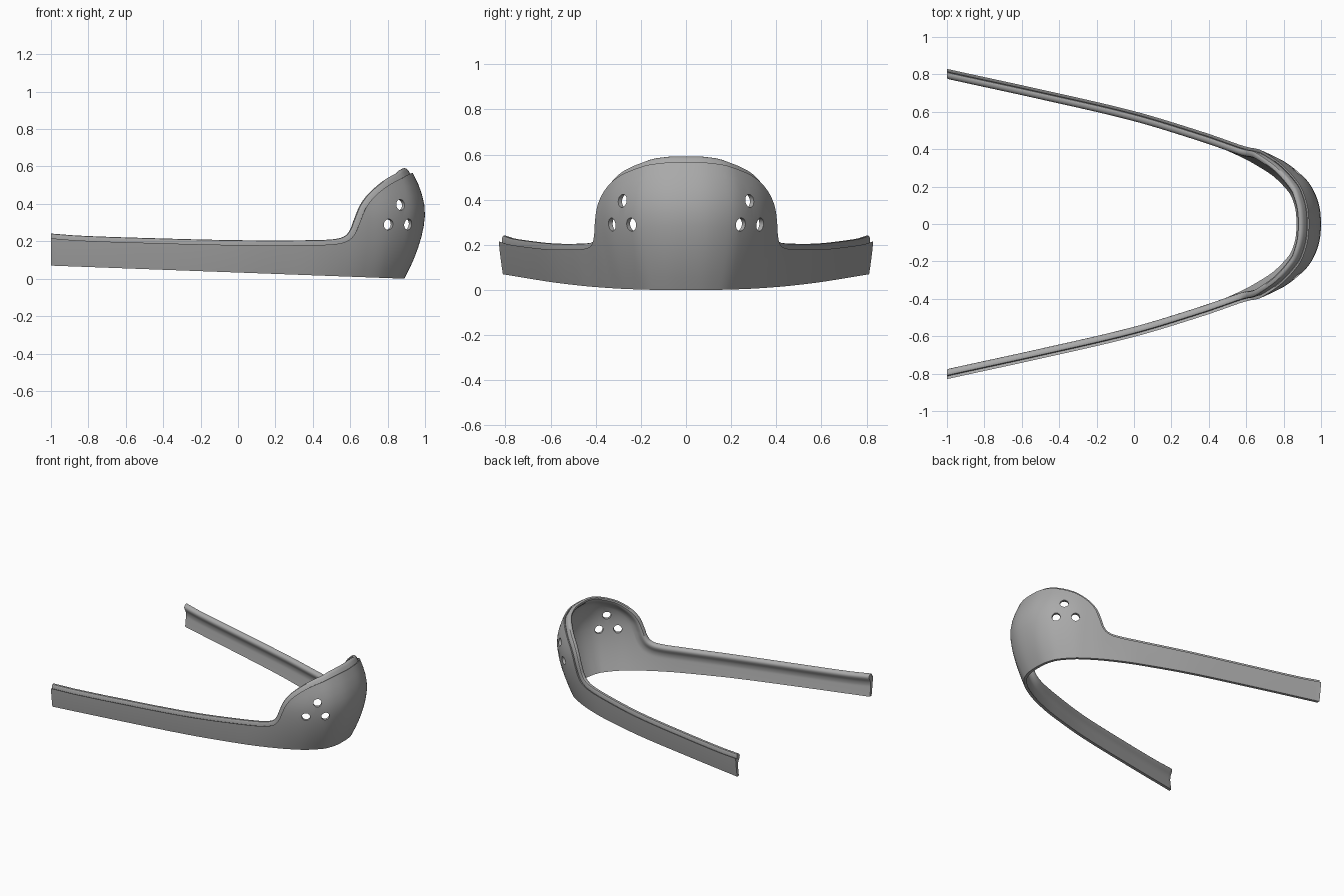
import bpy, bmesh, math
from mathutils import Vector, Matrix

if "Cube" in bpy.data.objects:
    bpy.data.objects.remove(bpy.data.objects["Cube"], do_unlink=True)


def spline(pts, mirror_axis, steps):
    """Smooth chord-length curve that starts symmetric across one axis."""
    p = [Vector(q) for q in pts]
    start = p[1].copy()
    start[mirror_axis] *= -1
    p = [start] + p + [2 * p[-1] - p[-2]]
    c = [0]
    for a, b in zip(p, p[1:]):
        c.append(c[-1] + (b - a).length)
    slope = [None] + [(p[i + 1] - p[i - 1]) / (c[i + 1] - c[i - 1]) for i in range(1, len(p) - 1)]
    out = []
    for i in range(1, len(p) - 2):
        h = c[i + 1] - c[i]
        for j in range(steps):
            t = j / steps
            out.append(p[i] * (2 * t**3 - 3 * t**2 + 1) + slope[i] * h * (t**3 - 2 * t**2 + t)
                       + p[i + 1] * (3 * t**2 - 2 * t**3) + slope[i + 1] * h * (t**3 - t**2))
    return out + [p[-2]]


# Plan outline at the widest height, from the nose to the end of one arm
plan = spline([(1, 0), (.99, .1), (.955, .19), (.91, .25), (.81, .33), (.7, .385), (.6, .425),
               (.35, .51), (0, .615), (-.5, .73), (-1, .837)], 1, 16)
arc = [0]
for a, b in zip(plan, plan[1:]):
    arc.append(arc[-1] + (b - a).length)
LENGTH = arc[-1]


def plan_normal(i):
    if i == 0:
        return Vector((1, 0))
    t = plan[min(i + 1, len(plan) - 1)] - plan[i - 1]
    return Vector((t.y, -t.x)).normalized()


def frame(s):
    s = min(max(s, 0), LENGTH)
    i = next((k for k in range(len(arc) - 1) if arc[k + 1] >= s), len(arc) - 2)
    f = (s - arc[i]) / (arc[i + 1] - arc[i])
    return plan[i].lerp(plan[i + 1], f), plan_normal(i).lerp(plan_normal(i + 1), f).normalized()


def surface(s, z, depth=0):
    """Point on the bulging shell, moved inward by depth."""
    pos, n = frame(s)
    u = min(max(s / .9, 0), 1)
    bulge = 1 - .65 * u * u * (3 - 2 * u)
    lean = .11 * ((.35 - z) / .35)**1.7 if z < .35 else .065 * ((z - .35) / .215)**1.8
    pos = pos - n * (lean * bulge + depth)
    return Vector((pos.x, pos.y, z))


def bottom(s, depth):
    z = .03
    for _ in range(3):
        z = max(0, .033 - .037 * surface(s, z, depth).x)
    return z


# Upper edge of the outer wall as (distance along plan, height)
edge = spline([(0, .565), (.11, .564), (.235, .548), (.385, .502), (.48, .445), (.54, .38),
               (.575, .305), (.597, .25), (.63, .21), (.69, .188), (.84, .18), (1.26, .18),
               (1.77, .192), (2.12, .204), (LENGTH, .216)], 0, 8)

# Rim section: (offset across the edge, depth inward): groove, raised lip, cove
RIM = [(0, 0), (-.003, .009), (-.01, .015), (.016, .017), (.024, .022), (.026, .03), (.022, .043),
       (.013, .051), (.002, .052), (-.01, .047), (-.024, .037), (-.04, .028), (-.06, .023)]
ROWS = 10
WALL = .022


def section(i):
    e = edge[i]
    if i in (0, len(edge) - 1):
        n = Vector((0, 1))
    else:
        t = edge[i + 1] - edge[i - 1]
        n = Vector((-t.y, t.x)).normalized()
    low = bottom(e.x, 0)
    pts = [surface(e.x, low + (e.y - low) * r / ROWS) for r in range(ROWS)]
    for h, d in RIM:
        q = e + n * h
        pts.append(surface(q.x, q.y, d))
    low = bottom(e.x, WALL)
    for r in range(1, ROWS + 1):
        f = r / ROWS
        pts.append(surface(q.x + (e.x - q.x) * f, q.y + (low - q.y) * f, WALL))
    for p in pts:
        if i == 0:
            p.y = 0
        if i == len(edge) - 1:
            p.x = -1
    return pts


# Shell: half is swept, then mirrored across the centre
bm = bmesh.new()
cols = [[bm.verts.new(p) for p in section(i)] for i in range(len(edge))]
for a, b in zip(cols, cols[1:]):
    for j in range(len(a)):
        k = (j + 1) % len(a)
        bm.faces.new((a[j], b[j], b[k], a[k]))
bm.faces.new(cols[-1])
half = bm.faces[:]
geom = bmesh.ops.duplicate(bm, geom=bm.verts[:] + bm.edges[:] + half)["geom"]
bmesh.ops.scale(bm, vec=(1, -1, 1), verts=[g for g in geom if isinstance(g, bmesh.types.BMVert)])
bmesh.ops.reverse_faces(bm, faces=[g for g in geom if isinstance(g, bmesh.types.BMFace)])
bmesh.ops.remove_doubles(bm, verts=[v for v in bm.verts if abs(v.co.y) < 1e-5], dist=1e-5)
bmesh.ops.recalc_face_normals(bm, faces=bm.faces[:])


def make_object(name, bm):
    mesh = bpy.data.meshes.new(name)
    bm.to_mesh(mesh)
    bm.free()
    ob = bpy.data.objects.new(name, mesh)
    bpy.context.collection.objects.link(ob)
    return ob


shell = make_object("curved_band_shell", bm)

# Three round holes on each side of the nose
bm = bmesh.new()
for s, z in ((.325, .395), (.405, .29), (.268, .29)):
    n = frame(s)[1]
    for side in (1, -1):
        pos = surface(s, z) * 1
        pos.y *= side
        turn = Vector((n.x, n.y * side, 0)).to_track_quat('Z', 'Y').to_matrix().to_4x4()
        bmesh.ops.create_cone(bm, cap_ends=True, segments=32, radius1=.029, radius2=.029,
                              depth=.16, matrix=Matrix.Translation(pos) @ turn)
cutter = make_object("hole_cutter", bm)
cutter.hide_render = True

bpy.ops.object.select_all(action='DESELECT')
bpy.context.view_layer.objects.active = shell
shell.select_set(True)
cut = shell.modifiers.new("holes", 'BOOLEAN')
cut.operation = 'DIFFERENCE'
cut.solver = 'EXACT'
cut.object = cutter
bpy.ops.object.modifier_apply(modifier=cut.name)
bpy.data.objects.remove(cutter, do_unlink=True)

# Single plain grey
grey = bpy.data.materials.new("plain_grey")
grey.use_nodes = True
colour = (.4, .4, .4, 1)
grey.diffuse_color = colour
grey.node_tree.nodes["Principled BSDF"].inputs["Base Color"].default_value = colour
shell.data.materials.clear()
shell.data.materials.append(grey)
bpy.ops.object.shade_smooth_by_angle(angle=math.radians(35))
